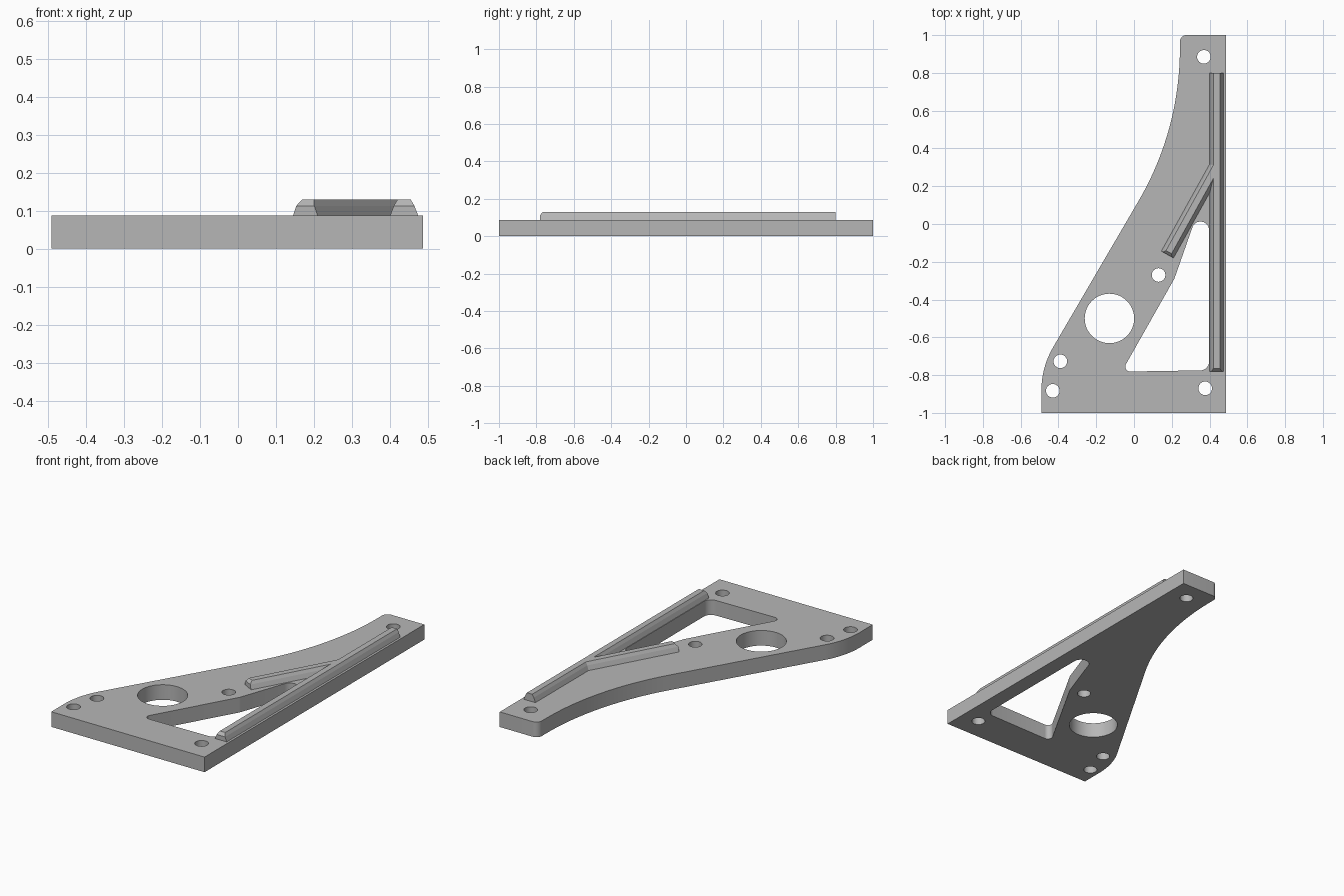
import bpy, bmesh
from math import sin, cos, radians, pi
from mathutils import Vector

if "Cube" in bpy.data.objects:
    bpy.data.objects.remove(bpy.data.objects["Cube"], do_unlink=True)

PLATE_TOP = 0.087

grey = bpy.data.materials.new("plain_grey")
grey.use_nodes = True
colour = (0.47, 0.47, 0.47, 1)
grey.diffuse_color = colour
grey.node_tree.nodes["Principled BSDF"].inputs["Base Color"].default_value = colour


def arc(cx, cy, r, start, end, steps=12):
    """Points on an arc, angles in degrees."""
    angles = [radians(start + (end - start) * i / steps) for i in range(steps + 1)]
    return [(cx + r * cos(a), cy + r * sin(a)) for a in angles]


def circle(cx, cy, r, steps=32):
    return arc(cx, cy, r, 0, 360, steps)[:-1]


def finish(obj):
    bpy.ops.object.select_all(action='DESELECT')
    obj.select_set(True)
    bpy.context.view_layer.objects.active = obj
    bpy.ops.object.shade_smooth_by_angle(angle=radians(25))


def make_plate(name, loops, height):
    """Filled flat curve, with inner loops as holes, turned into a solid mesh."""
    curve = bpy.data.curves.new(name, 'CURVE')
    curve.dimensions = '2D'
    curve.fill_mode = 'BOTH'
    curve.extrude = height / 2
    for loop in loops:
        spline = curve.splines.new('POLY')
        spline.points.add(len(loop) - 1)
        for point, (x, y) in zip(spline.points, loop):
            point.co = (x, y, 0, 1)
        spline.use_cyclic_u = True
    temp = bpy.data.objects.new(name + "_outline", curve)
    bpy.context.collection.objects.link(temp)
    bpy.context.view_layer.update()
    mesh = bpy.data.meshes.new_from_object(temp.evaluated_get(bpy.context.evaluated_depsgraph_get()))
    bpy.data.objects.remove(temp, do_unlink=True)
    bm = bmesh.new()
    bm.from_mesh(mesh)
    bmesh.ops.remove_doubles(bm, verts=bm.verts, dist=1e-5)
    bmesh.ops.translate(bm, verts=bm.verts, vec=(0, 0, height / 2))
    bmesh.ops.recalc_face_normals(bm, faces=bm.faces)
    bm.to_mesh(mesh)
    bm.free()
    mesh.name = name
    mesh.materials.clear()
    mesh.materials.append(grey)
    obj = bpy.data.objects.new(name, mesh)
    bpy.context.collection.objects.link(obj)
    finish(obj)


def make_rib(name, start, end, chamfer=0.015):
    """Bevelled rail along a line, its starting end chamfered at the top."""
    levels = [(0.037, PLATE_TOP), (0.027, 0.113), (0.017, 0.13)]
    start, end = Vector((*start, 0)), Vector((*end, 0))
    along = (end - start).normalized()
    across = Vector((along.y, -along.x, 0))
    bm = bmesh.new()

    def ring(base, shift):
        rows = []
        for i, (half, z) in enumerate(levels):
            centre = base + along * (shift if i == 2 else 0) + Vector((0, 0, z))
            rows.append([bm.verts.new(centre + across * half * s) for s in (-1, 1)])
        return rows

    a, b = ring(start, chamfer), ring(end, 0)
    for i in range(2):
        for rows in (a, b):
            bm.faces.new((rows[i][0], rows[i][1], rows[i + 1][1], rows[i + 1][0]))
        for s in (0, 1):
            bm.faces.new((a[i][s], b[i][s], b[i + 1][s], a[i + 1][s]))
    for i in (0, 2):
        bm.faces.new((a[i][0], a[i][1], b[i][1], b[i][0]))
    bmesh.ops.recalc_face_normals(bm, faces=bm.faces)
    mesh = bpy.data.meshes.new(name)
    bm.to_mesh(mesh)
    bm.free()
    mesh.materials.append(grey)
    bpy.context.collection.objects.link(bpy.data.objects.new(name, mesh))


# Bracket outline: square right side, rounded top corner, sweeping left edge
outline = [(-0.49, -1), (0.487, -1), (0.487, 1)]
outline += arc(0.278, 0.965, 0.035, 90, 180, 8)
outline += arc(0.243 - 1.6, 0.93, 1.6, 0, -30, 24)
outline += arc(-0.04, -0.88, 0.45, 150, 180, 12)

# Triangular window with rounded corners
window = arc(0.352, -0.73, 0.045, -90, 0, 8)
window += arc(0.352, -0.032, 0.045, 0, 160, 12)
window += arc(0.15, -0.26, 0.07, -18, -30, 4)
window += arc(-0.02, -0.755, 0.026, 150, 270, 8)

# Bolt holes and the large round hole
bolts = [(0.37, 0.885), (0.13, -0.27), (-0.39, -0.727), (-0.43, -0.883), (0.377, -0.87)]
holes = [circle(x, y, 0.036) for x, y in bolts]
holes.append(circle(-0.13, -0.5, 0.131, 48))

make_plate("bracket_plate", [outline, window] + holes, PLATE_TOP)

# Raised ribs on the upper face
make_rib("long_rib", (0.437, -0.78), (0.437, 0.8))
make_rib("diagonal_rib", (0.177, -0.162), (0.437, 0.307))
